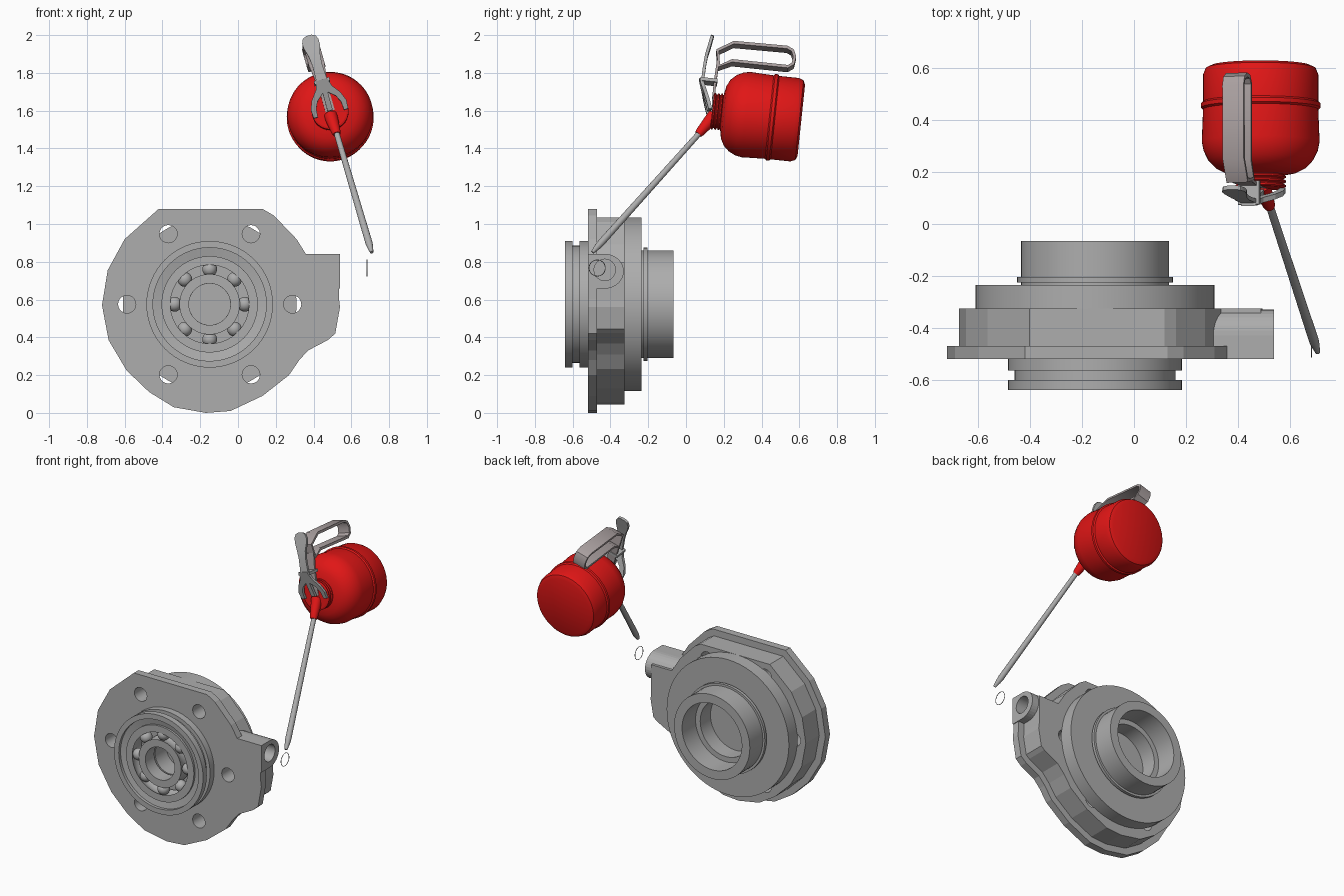
import bpy, bmesh, math
from mathutils import Matrix, Vector

if "Cube" in bpy.data.objects:
    bpy.data.objects.remove(bpy.data.objects["Cube"])

def material(name, rgb):
    m = bpy.data.materials.new(name)
    m.diffuse_color = (*rgb, 1)
    m.use_nodes = True
    m.node_tree.nodes["Principled BSDF"].inputs["Base Color"].default_value = m.diffuse_color
    return m

STEEL = material("steel grey", (0.42, 0.42, 0.42))
RED = material("can red", (0.75, 0.008, 0.008))
WARM = material("warm handle grey", (0.40, 0.35, 0.35))
I = Matrix.Identity(4)

def finish(name, bm, mat, M=I, smooth=True):
    bmesh.ops.remove_doubles(bm, verts=bm.verts, dist=1e-5)
    bm.transform(M)
    bmesh.ops.recalc_face_normals(bm, faces=bm.faces)
    me = bpy.data.meshes.new(name)
    bm.to_mesh(me)
    bm.free()
    ob = bpy.data.objects.new(name, me)
    bpy.context.collection.objects.link(ob)
    me.materials.append(mat)
    if smooth:
        bpy.ops.object.select_all(action='DESELECT')
        ob.select_set(True)
        bpy.context.view_layer.objects.active = ob
        bpy.ops.object.shade_smooth_by_angle(angle=math.radians(35))
    return ob

def revolve(name, prof, mat, M=I, seg=48, closed=True):
    """Turn a (radius, y) profile around the local y axis."""
    bm = bmesh.new()
    rings = [[bm.verts.new((r * math.cos(2 * math.pi * k / seg), y, r * math.sin(2 * math.pi * k / seg)))
              for k in range(seg)] for r, y in prof]
    n = len(prof)
    for i in range(n if closed else n - 1):
        a, b = rings[i], rings[(i + 1) % n]
        if prof[i][0] == 0 and prof[(i + 1) % n][0] == 0:
            continue
        for k in range(seg):
            j = (k + 1) % seg
            bm.faces.new((a[k], a[j], b[j], b[k]))
    return finish(name, bm, mat, M)

def prism(name, pts, y0, y1, mat, M=I):
    """Extrude an (x, z) outline from y0 to y1."""
    bm = bmesh.new()
    a = [bm.verts.new((x, y0, z)) for x, z in pts]
    b = [bm.verts.new((x, y1, z)) for x, z in pts]
    bm.faces.new(a)
    bm.faces.new(b[::-1])
    for i in range(len(pts)):
        j = (i + 1) % len(pts)
        bm.faces.new((a[i], a[j], b[j], b[i]))
    return finish(name, bm, mat, M, False)

def ribbon(name, pts, thick, mat, M, closed=False):
    """Bent strip along (y, z, width) points; width lies along x."""
    bm = bmesh.new()
    n = len(pts)
    rows = []
    for i, (y, z, w) in enumerate(pts):
        p = pts[(i - 1) % n if closed else max(i - 1, 0)]
        q = pts[(i + 1) % n if closed else min(i + 1, n - 1)]
        d = Vector((q[0] - p[0], q[1] - p[1])).normalized() * thick / 2
        rows.append([bm.verts.new((sx * w / 2, y - s * d.y, z + s * d.x))
                     for sx, s in ((-1, -1), (1, -1), (1, 1), (-1, 1))])
    for i in range(n if closed else n - 1):
        a, b = rows[i], rows[(i + 1) % n]
        for k in range(4):
            bm.faces.new((a[k], a[(k + 1) % 4], b[(k + 1) % 4], b[k]))
    if not closed:
        bm.faces.new(rows[0])
        bm.faces.new(rows[-1][::-1])
    return finish(name, bm, mat, M)

def inset(pts, d):
    """Move a clockwise outline inwards by d."""
    out = []
    for i, p in enumerate(pts):
        p, a, b = Vector(p), Vector(pts[i - 1]), Vector(pts[(i + 1) % len(pts)])
        e, f = (p - a).normalized(), (b - p).normalized()
        n1, n2 = Vector((e.y, -e.x)), Vector((f.y, -f.x))
        out.append(tuple(p + (n1 + n2) * d / (1 + n1.dot(n2))))
    return out

def cut(ob, cutters):
    for c in cutters:
        m = ob.modifiers.new("cut", 'BOOLEAN')
        m.operation, m.solver, m.object = 'DIFFERENCE', 'EXACT', c
        bpy.context.view_layer.objects.active = ob
        bpy.ops.object.modifier_apply(modifier=m.name)

# ---------- bearing housing ----------
CX, CZ = -0.15, 0.575
H = Matrix.Translation((CX, 0, CZ))

outline = [(-0.42, 1.08), (0.13, 1.08), (0.19, 1.045), (0.31, 0.92), (0.36, 0.84), (0.535, 0.84),
           (0.535, 0.60), (0.54, 0.56), (0.515, 0.42), (0.475, 0.385), (0.37, 0.33), (0.325, 0.28),
           (0.27, 0.20), (0.13, 0.09), (-0.04, 0.01), (-0.17, 0.0), (-0.34, 0.03), (-0.47, 0.11),
           (-0.59, 0.225), (-0.685, 0.385), (-0.72, 0.57), (-0.69, 0.755), (-0.60, 0.92)]
flange = prism("flange", outline, -0.52, -0.47, STEEL)
body = prism("housing_body", inset(outline, 0.045), -0.47, -0.325, STEEL)

# side boss with round back
arc = [(-0.43 + 0.1 * math.cos(t), 0.75 + 0.092 * math.sin(t))
       for t in (math.pi * (k / 16 - 0.5) for k in range(17))]
SIDE = Matrix.Rotation(math.pi / 2, 4, 'Z')
boss = prism("side_boss", [(-0.52, 0.842), (-0.52, 0.658)] + arc, -0.54, -0.28, STEEL, SIDE)

# drilled holes
holes = [revolve("bolt_cutter", [(0, -0.7), (0.047, -0.7), (0.047, -0.3), (0, -0.3)], STEEL,
                 Matrix.Translation((CX + 0.438 * math.cos(k * math.pi / 3), 0,
                                     CZ + 0.43 * math.sin(k * math.pi / 3))), 20) for k in range(6)]
centre = revolve("centre_cutter", [(0, -0.7), (0.11, -0.7), (0.11, -0.40), (0, -0.40)], STEEL, H, 32)
port = revolve("port_cutter", [(0, -0.7), (0.057, -0.7), (0.057, -0.39), (0, -0.39)], STEEL,
               Matrix.Translation((0, -0.43, 0.757)) @ SIDE, 24)
cut(flange, holes + [centre, port])
cut(body, holes + [centre, port])
cut(boss, [port])
for c in holes + [centre, port]:
    bpy.data.objects.remove(c)

# front neck with groove, back hub with bore
revolve("front_neck", [(0.335, -0.64), (0.335, -0.60), (0.31, -0.60), (0.31, -0.565), (0.335, -0.565),
                       (0.335, -0.515), (0.25, -0.515), (0.25, -0.61), (0.30, -0.62), (0.30, -0.64)], STEEL, H, 64)
revolve("back_hub", [(0, -0.32), (0.19, -0.32), (0.19, -0.21), (0.225, -0.21), (0.225, -0.065), (0.285, -0.065),
                     (0.285, -0.205), (0.30, -0.205), (0.30, -0.225), (0.285, -0.225), (0.285, -0.235),
                     (0.46, -0.235), (0.46, -0.33), (0, -0.33)], STEEL, H, 64)

# ball bearing
revolve("outer_race", [(0.255, -0.625), (0.255, -0.53), (0.208, -0.53), (0.222, -0.555), (0.225, -0.58),
                       (0.222, -0.60), (0.208, -0.625)], STEEL, H, 64)
revolve("inner_race", [(0.16, -0.625), (0.148, -0.60), (0.146, -0.58), (0.148, -0.555), (0.16, -0.53),
                       (0.11, -0.53), (0.11, -0.625)], STEEL, H, 64)
for k in range(8):
    t = math.radians(90 + 45 * k)
    bm = bmesh.new()
    bmesh.ops.create_uvsphere(bm, u_segments=20, v_segments=12, radius=0.039)
    finish(f"bearing_ball_{k + 1}", bm, STEEL,
           Matrix.Translation((CX + 0.186 * math.cos(t), -0.585, CZ + 0.186 * math.sin(t))))

# thin loose ring beside the port
ring = [(0.043 + 0.002 * math.cos(k * math.pi / 3), 0.002 * math.sin(k * math.pi / 3)) for k in range(6)]
revolve("loose_ring", ring, STEEL, Matrix.Translation((0.683, -0.47, 0.767)) @ SIDE, 32)

# ---------- oil can: local y runs back along the can, z leans left ----------
CAN = (Matrix.Translation((0.488, 0.138, 1.598)) @ Matrix.Rotation(math.radians(-6), 4, 'X')
       @ Matrix.Rotation(math.radians(-16), 4, 'Y'))
neck = []
for k in range(3):
    v = 0.052 - 0.018 * k
    neck += [(0.088, v), (0.097, v - 0.005), (0.097, v - 0.011), (0.088, v - 0.016)]
revolve("can_body", [(0, 0.475), (0.19, 0.475), (0.212, 0.465), (0.222, 0.44), (0.222, 0.335), (0.23, 0.328),
                     (0.23, 0.312), (0.222, 0.305), (0.227, 0.18), (0.22, 0.145), (0.203, 0.11), (0.175, 0.08),
                     (0.14, 0.062), (0.10, 0.054)] + neck + [(0.085, 0), (0, 0)], RED, CAN, 64, False)

# spout
def between(a, b):
    d = Vector(b) - Vector(a)
    return Matrix.Translation(a) @ d.to_track_quat('Y', 'Z').to_matrix().to_4x4(), d.length

M, L = between((0.49, 0.15, 1.575), (0.523, 0.065, 1.475))
revolve("spout_base", [(0, 0), (0.036, 0), (0.03, L * 0.5), (0.024, L * 0.9), (0.02, L), (0, L)], RED, M, 24, False)
M, L = between((0.521, 0.075, 1.485), (0.708, -0.495, 0.85))
revolve("spout_tube", [(0, 0), (0.015, 0), (0.019, L - 0.07), (0.016, L - 0.04), (0.009, L), (0, L)],
        STEEL, M, 20, False)

# handle loop and its bracket
W = 0.085
ribbon("handle_loop", [(v, w, W) for v, w in ((-0.004, 0.325), (0.077, 0.377), (0.36, 0.381), (0.39, 0.368),
                       (0.405, 0.335), (0.40, 0.295), (0.375, 0.276), (0.078, 0.276), (0.012, 0.24))],
       0.016, WARM, CAN, True)
ribbon("handle_bracket", [(0.004, 0.27, W), (0.0, 0.16, 0.06), (0.0, 0.08, 0.05), (0.005, 0.0, 0.05)],
       0.014, WARM, CAN)

# thumb lever, pivot and forked legs
lever = [(-0.039, 0.412, 0.03), (-0.041, 0.402, 0.07), (-0.045, 0.38, 0.09), (-0.05, 0.35, 0.088),
         (-0.06, 0.30, 0.062), (-0.064, 0.25, 0.052), (-0.066, 0.20, 0.055), (-0.066, 0.14, 0.06)]
ribbon("thumb_lever", lever, 0.016, STEEL, CAN)
prism("lever_pivot", [(-0.042, 0.15), (0.042, 0.15), (0.042, 0.168), (-0.042, 0.168)], -0.08, 0.012, STEEL, CAN)
half = [(0.03, 0.165), (0.045, 0.12), (0.08, 0.075), (0.098, 0.03), (0.095, -0.015), (0.072, -0.015),
        (0.068, 0.03), (0.05, 0.065), (0.014, 0.095), (0.014, 0.0)]
SHEAR = Matrix(((1, 0, 0, 0), (0, 1, -0.36, 0), (0, 0, 1, 0), (0, 0, 0, 1)))
prism("lever_fork", half + [(-x, z) for x, z in half[::-1]], -0.026, -0.006, STEEL, CAN @ SHEAR)
